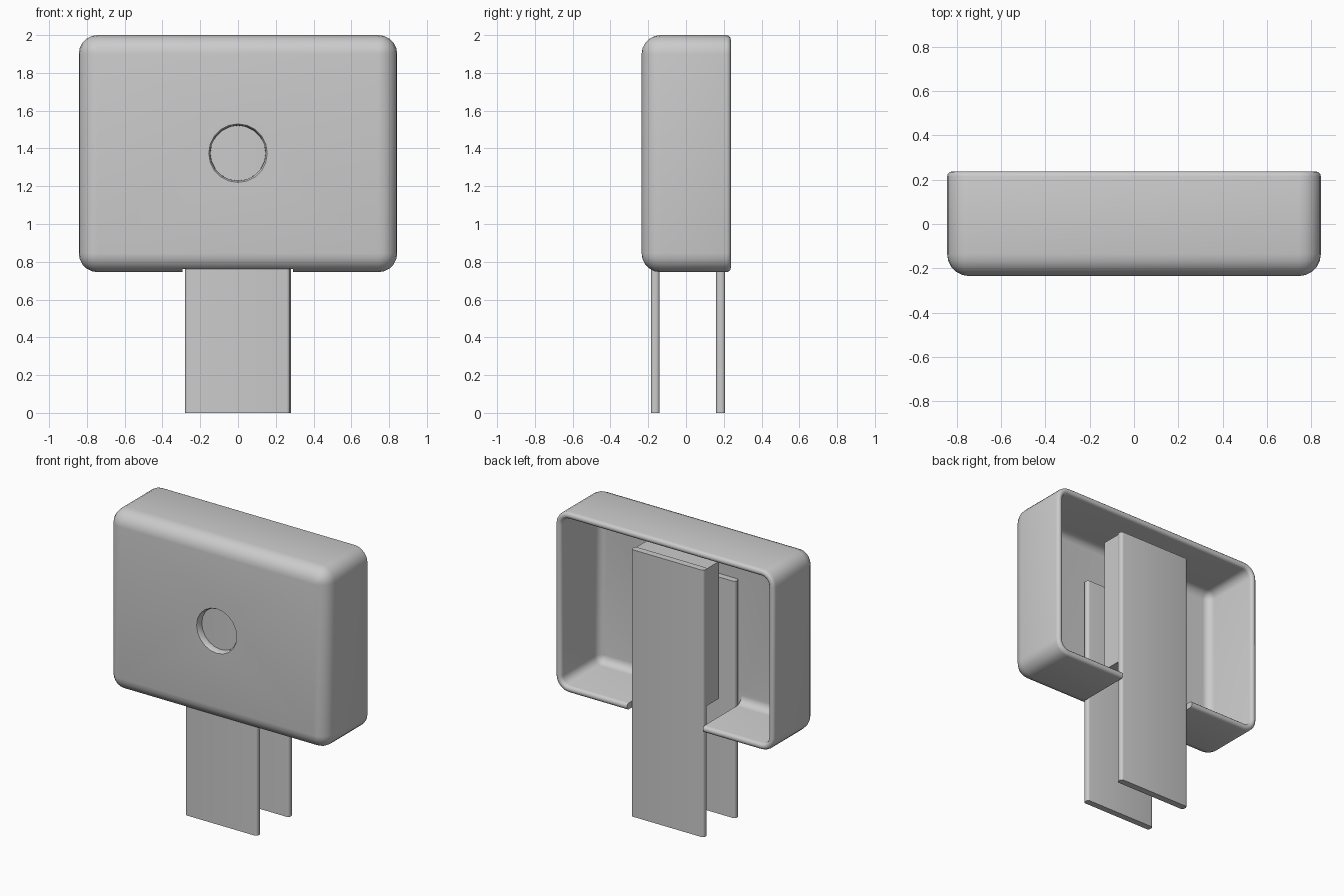
import bpy, bmesh, math
from mathutils import Matrix, Vector

if "Cube" in bpy.data.objects:
    bpy.data.objects.remove(bpy.data.objects["Cube"])

grey = bpy.data.materials.new("light_grey")
grey.diffuse_color = (0.6, 0.6, 0.6, 1)
grey.use_nodes = True
grey.node_tree.nodes["Principled BSDF"].inputs["Base Color"].default_value = grey.diffuse_color


def make_object(name, bm):
    bmesh.ops.recalc_face_normals(bm, faces=bm.faces[:])
    me = bpy.data.meshes.new(name)
    bm.to_mesh(me)
    bm.free()
    me.materials.append(grey)
    ob = bpy.data.objects.new(name, me)
    bpy.context.collection.objects.link(ob)
    return ob


def smooth(ob):
    bpy.ops.object.select_all(action='DESELECT')
    ob.select_set(True)
    bpy.context.view_layer.objects.active = ob
    bpy.ops.object.shade_smooth_by_angle(angle=math.radians(35))


def box(name, x0, x1, y0, y1, z0, z1, bevel=0):
    bm = bmesh.new()
    size = Vector((x1 - x0, y1 - y0, z1 - z0))
    mid = Vector((x0 + x1, y0 + y1, z0 + z1)) / 2
    bmesh.ops.create_cube(bm, size=1, matrix=Matrix.Translation(mid) @ Matrix.Diagonal((*size, 1)))
    if bevel:
        # round only the upright edges
        up = [e for e in bm.edges if abs(e.verts[0].co.z - e.verts[1].co.z) > 0.1]
        bmesh.ops.bevel(bm, geom=up, offset=bevel, segments=4, profile=0.5, affect='EDGES')
    return make_object(name, bm)


def cut(ob, cutter):
    mod = ob.modifiers.new("cut", 'BOOLEAN')
    mod.operation = 'DIFFERENCE'
    mod.solver = 'EXACT'
    mod.object = cutter
    bpy.context.view_layer.objects.active = ob
    bpy.ops.object.modifier_apply(modifier=mod.name)
    bpy.data.objects.remove(cutter)


# Shell: rounded-rectangle rings lofted from outer front, round the back rim, to inner front
R, N = 0.1, 5
HX, Z0, Z1, T = 0.843, 0.745, 2.0, 0.045


def ring(bm, inset, y):
    r = R - inset
    verts = []
    corners = [(HX - R, Z1 - R), (R - HX, Z1 - R), (R - HX, Z0 + R), (HX - R, Z0 + R)]
    for q, (cx, cz) in enumerate(corners):
        for i in range(N + 1):
            a = math.pi / 2 * (q + i / N)
            verts.append(bm.verts.new((cx + r * math.cos(a), y, cz + r * math.sin(a))))
    return verts


def front_arc(r):
    return [(R - r * math.sin(math.pi / 2 * i / N), -0.135 - r * math.cos(math.pi / 2 * i / N))
            for i in range(N + 1)]


h = T / 2
rim = [(h - h * math.cos(math.pi * i / 6), 0.237 - h + h * math.sin(math.pi * i / 6)) for i in range(7)]
profile = front_arc(R) + rim + front_arc(R - T)[::-1]
bm = bmesh.new()
rings = [ring(bm, i, y) for i, y in profile]
for a, b in zip(rings, rings[1:]):
    n = len(a)
    for k in range(n):
        bm.faces.new((a[k], a[(k + 1) % n], b[(k + 1) % n], b[k]))
bm.faces.new(rings[0])
bm.faces.new(rings[-1])
bmesh.ops.remove_doubles(bm, verts=bm.verts[:], dist=1e-5)
bmesh.ops.dissolve_degenerate(bm, edges=bm.edges[:], dist=1e-5)
shell = make_object("shell", bm)

# Slot in the floor of the shell for the plates
cut(shell, box("slot_cutter", -0.295, 0.29, -0.19, 0.4, 0.6, 0.88))

# Round hole in the front with a slightly flared rim
bm = bmesh.new()
loops = [[bm.verts.new((r * math.cos(2 * math.pi * k / 20), y, 1.375 + r * math.sin(2 * math.pi * k / 20)))
          for k in range(20)]
         for r, y in [(0.165, -0.25), (0.155, -0.235), (0.147, -0.222), (0.145, -0.15)]]
for a, b in zip(loops, loops[1:]):
    for k in range(20):
        bm.faces.new((a[k], a[(k + 1) % 20], b[(k + 1) % 20], b[k]))
bm.faces.new(loops[0])
bm.faces.new(loops[-1])
cut(shell, make_object("hole_cutter", bm))
smooth(shell)

# Two upright plates and the block behind the rear one
smooth(box("front_plate", -0.28, 0.275, -0.185, -0.14, 0, 1.65, 0.018))
smooth(box("back_plate", -0.28, 0.28, 0.16, 0.207, 0, 1.86, 0.018))
box("spacer_block", -0.275, 0.275, 0.03, 0.17, 0.9, 1.855)
